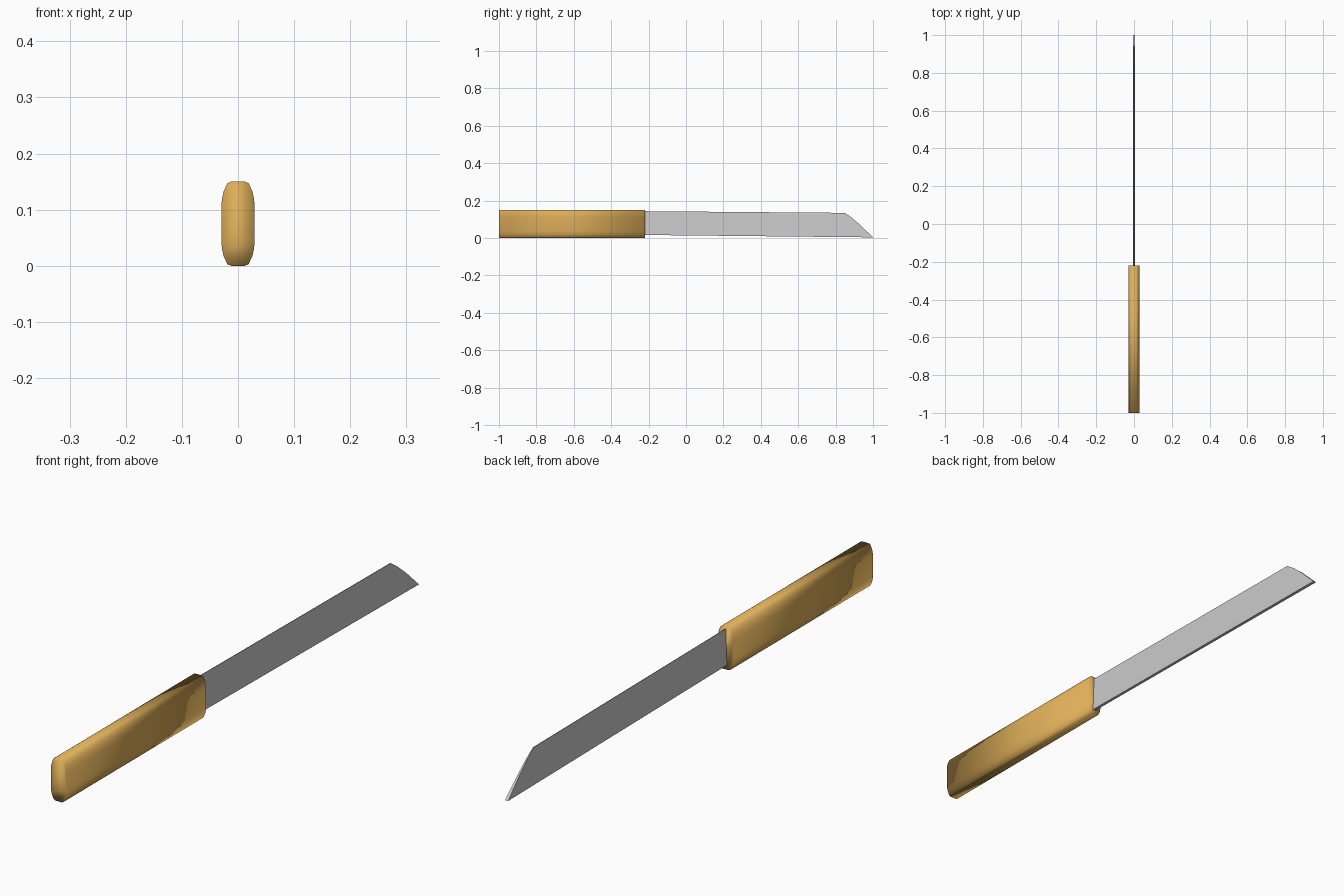
import bpy, bmesh

if "Cube" in bpy.data.objects:
    bpy.data.objects.remove(bpy.data.objects["Cube"])


def make_object(name, bm, color=None):
    bmesh.ops.recalc_face_normals(bm, faces=bm.faces)
    mesh = bpy.data.meshes.new(name)
    bm.to_mesh(mesh)
    bm.free()
    obj = bpy.data.objects.new(name, mesh)
    bpy.context.collection.objects.link(obj)
    if color:
        mat = bpy.data.materials.new(name + "_colour")
        mat.diffuse_color = color
        mat.use_nodes = True
        mat.node_tree.nodes["Principled BSDF"].inputs["Base Color"].default_value = mat.diffuse_color
        mesh.materials.append(mat)
    return obj


def bridge(bm, a, b):
    n = len(a)
    for i in range(n):
        bm.faces.new((a[i], a[(i + 1) % n], b[(i + 1) % n], b[i]))


# Handle: rounded-rectangle section, mirrored from one quarter, smooth all over
quarter = [(0.0125, 0.075), (0.019, 0.072), (0.0255, 0.058), (0.0285, 0.045), (0.0295, 0.034)]
right = quarter + [(x, -z) for x, z in reversed(quarter)]
section = right + [(-x, z) for x, z in reversed(right)]
bm = bmesh.new()
rings = [[bm.verts.new((x, y, z + 0.075)) for x, z in section] for y in (-1.0, -0.22)]
bridge(bm, *rings)
for ring in rings:
    bm.faces.new(ring)
handle = make_object("handle", bm, (0.72, 0.42, 0.1, 1))
for p in handle.data.polygons:
    p.use_smooth = True

# Blade: thin wedge, wide along the bottom, narrow on top, with a slanted tip
outline = [(-0.24, 0.016), (1.0, 0.003), (0.93, 0.071), (0.885, 0.109), (0.85, 0.134), (-0.24, 0.143)]


def half_width(z):
    return 0.006 - 0.005 * min(1, z / 0.14)


bm = bmesh.new()
sides = [[bm.verts.new((s * half_width(z), y, z)) for y, z in outline] for s in (-1, 1)]
bridge(bm, *sides)
for side in sides:
    bm.faces.new(side)
make_object("blade", bm)
